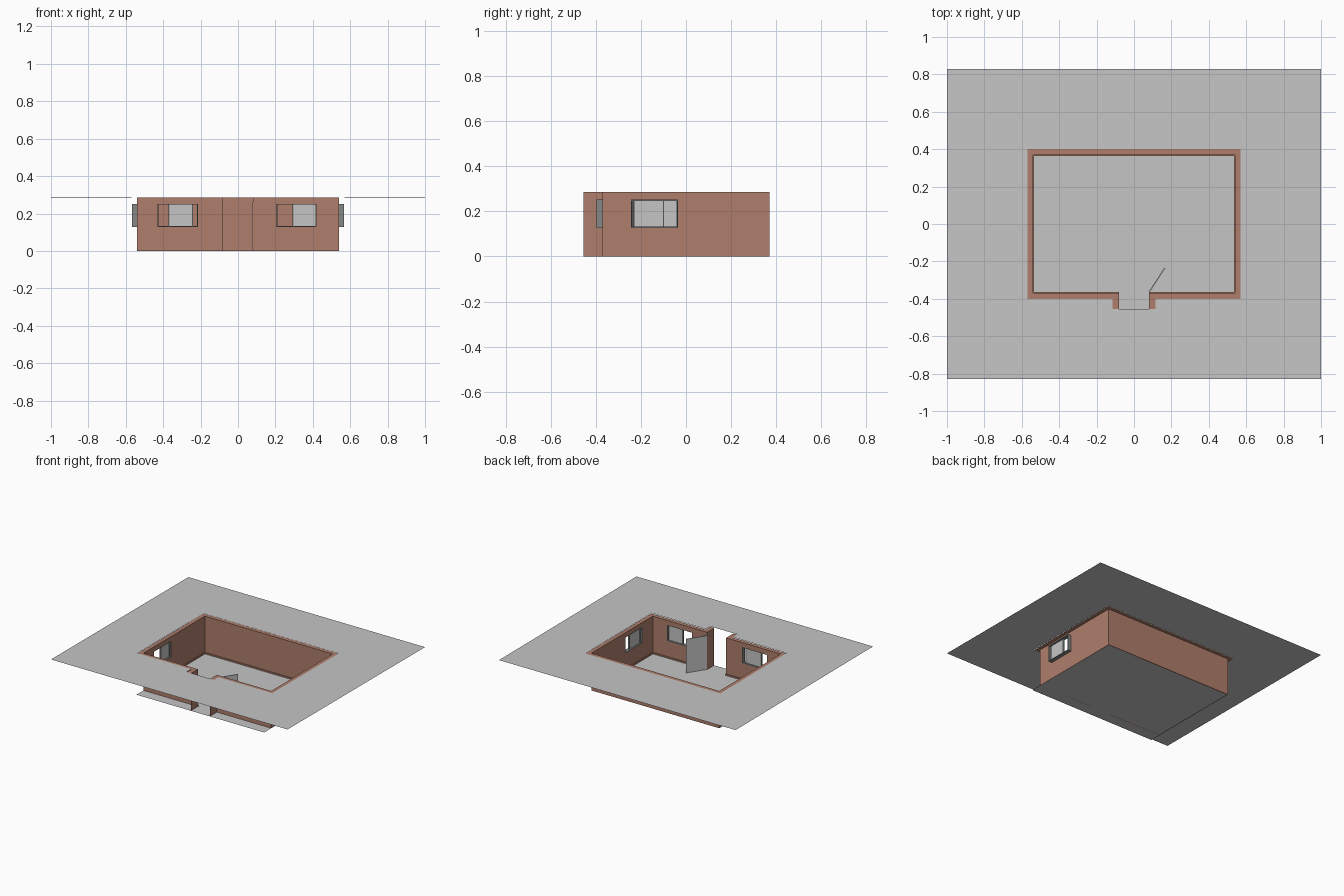
import bpy, bmesh

if "Cube" in bpy.data.objects:
    bpy.data.objects.remove(bpy.data.objects["Cube"])

def mat(name, r, g, b):
    m = bpy.data.materials.new(name)
    m.diffuse_color = (r, g, b, 1)
    m.use_nodes = True
    m.node_tree.nodes["Principled BSDF"].inputs["Base Color"].default_value = m.diffuse_color
    return m

BRICK = mat("brick", 0.43, 0.21, 0.15)
LIGHT = mat("light grey", 0.56, 0.56, 0.56)
FRAME = mat("frame grey", 0.24, 0.25, 0.25)

def finish(name, bm, m):
    me = bpy.data.meshes.new(name)
    bm.to_mesh(me)
    bm.free()
    me.materials.append(m)
    ob = bpy.data.objects.new(name, me)
    bpy.context.collection.objects.link(ob)
    return ob

def sheet(name, us, vs, keep, place, m, flip=False):
    """Flat grid of cells; keep(u, v) picks the cells, place maps (u, v) to 3D."""
    bm = bmesh.new()
    pts = [[bm.verts.new(place(u, v)) for v in vs] for u in us]
    for i in range(len(us) - 1):
        for j in range(len(vs) - 1):
            if keep((us[i] + us[i + 1]) / 2, (vs[j] + vs[j + 1]) / 2):
                q = [pts[i][j], pts[i + 1][j], pts[i + 1][j + 1], pts[i][j + 1]]
                bm.faces.new(q[::-1] if flip else q)
    bmesh.ops.delete(bm, geom=[v for v in bm.verts if not v.link_faces], context='VERTS')
    return finish(name, bm, m)

def boxes(name, blist, place, m):
    """Boxes given as (u0, u1, d0, d1, z0, z1), mapped by place(u, d, z)."""
    bm = bmesh.new()
    for u0, u1, d0, d1, z0, z1 in blist:
        r = bmesh.ops.create_cube(bm, size=1)
        for v in r["verts"]:
            v.co = place(u0 + (v.co.x + .5) * (u1 - u0),
                         d0 + (v.co.y + .5) * (d1 - d0),
                         z0 + (v.co.z + .5) * (z1 - z0))
    bmesh.ops.recalc_face_normals(bm, faces=bm.faces)
    return finish(name, bm, m)

H = 0.285                   # wall height
X, Y, YF = 0.54, 0.37, 0.455  # room half sizes and entrance front
D = 0.08                    # entrance half width
XO, YO, DO = 0.57, 0.40, 0.115  # outer edge of the wall tops
Z0, Z1 = 0.127, 0.252       # window heights

def in_room(x, y):
    return (abs(x) < X and abs(y) < Y) or (abs(x) < D and -YF < y < 0)

def in_outer(x, y):
    return (abs(x) < XO and abs(y) < YO) or (abs(x) < DO and -YF < y < 0)

# Ground around the pit, floor and wall tops
sheet("ground", [-1, -XO, -DO, DO, XO, 1], [-.83, -YF, -YO, YO, .83],
      lambda x, y: not in_outer(x, y), lambda x, y: (x, y, .287 - .003 * y), LIGHT)
sheet("floor", [-X, X], [-YF, Y], lambda x, y: True, lambda x, y: (x, y, 0), LIGHT)
sheet("wall_tops", [-XO, -X, -DO, -D, D, DO, X, XO], [-YF, -YO, -Y, Y, YO],
      lambda x, y: in_outer(x, y) and not in_room(x, y), lambda x, y: (x, y, H), BRICK)

# Walls with window openings
FW = [(-.43, -.215), (.205, .42)]
SW = (-.245, -.035)
def solid(*spans):
    return lambda u, z: not (Z0 < z < Z1 and any(a < u < b for a, b in spans))

zs = [0, Z0, Z1, H]
sheet("front_wall_left", [-X, *FW[0], -D], zs, solid(FW[0]), lambda u, z: (u, -Y, z), BRICK)
sheet("front_wall_right", [D, *FW[1], X], zs, solid(FW[1]), lambda u, z: (u, -Y, z), BRICK)
sheet("back_wall", [-X, X], [0, H], lambda u, z: True, lambda u, z: (u, Y, z), BRICK, True)
for s, side in ((-1, "left"), (1, "right")):
    sheet(side + "_wall", [-Y, *SW, Y], zs, solid(SW),
          lambda u, z: (s * X, u, z), BRICK, s < 0)
    sheet(side + "_entrance_wall", [-YF, -Y], [0, H], lambda u, z: True,
          lambda u, z: (s * D, u, z), BRICK, s < 0)

# Low skirting strip along the inside of the walls
t, h = 0.006, 0.01
boxes("skirting", [(-X, X, Y - t, Y, 0, h), (-X, -X + t, -Y, Y, 0, h), (X - t, X, -Y, Y, 0, h),
                   (-X, -D, -Y, -Y + t, 0, h), (D, X, -Y, -Y + t, 0, h)],
      lambda u, d, z: (u, d, z), BRICK)

# Sliding windows: outer frame, one pane, stiles at the pane's ends
def window(name, span, pane, place):
    a, b = span
    p, q = pane
    f, dep = .005, .028
    boxes(name + "_frame", [
        (a, a + f, 0, dep, Z0, Z1), (b - f, b, 0, dep, Z0, Z1),
        (a + f, b - f, 0, dep, Z0, Z0 + f), (a + f, b - f, 0, dep, Z1 - f, Z1),
        (p, p + f, .008, .020, Z0 + f, Z1 - f), (q - f, q, .008, .020, Z0 + f, Z1 - f)],
        place, FRAME)
    boxes(name + "_pane", [(p + f, q - f, .012, .016, Z0 + f, Z1 - f)], place, LIGHT)

front = lambda u, d, z: (u, -Y - d, z)
window("front_left_window", FW[0], (-.372, -.240), front)
window("front_right_window", FW[1], (.292, .418), front)
window("left_window", SW, (-.15, -.04), lambda u, d, z: (-X - d, u, z))
window("right_window", SW, (-.232, -.098), lambda u, d, z: (X + d, u, z))

# Open door, hinged at the right side of the entrance
boxes("door", [(0, 1, -.003, .003, .004, .262)],
      lambda u, d, z: (D + .085 * u + d * .85, -Y + .005 + .13 * u - d * .53, z), LIGHT)
